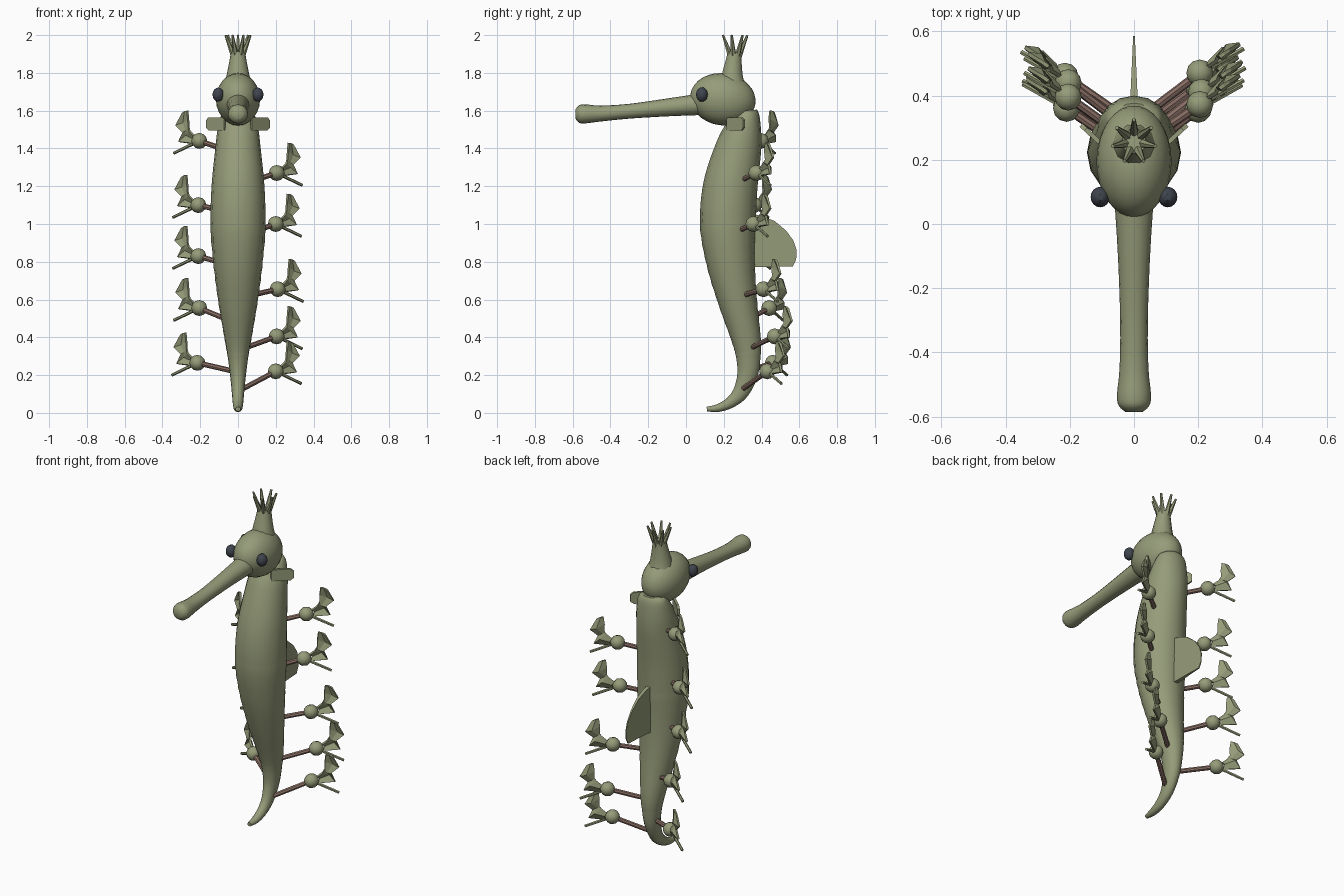
import bpy, bmesh, math
from mathutils import Vector, Matrix

if "Cube" in bpy.data.objects:
    bpy.data.objects.remove(bpy.data.objects["Cube"], do_unlink=True)


def material(name, color):
    m = bpy.data.materials.new(name)
    m.use_nodes = True
    m.diffuse_color = (*color, 1)
    m.node_tree.nodes["Principled BSDF"].inputs["Base Color"].default_value = (*color, 1)
    return m


GREEN = material("olive green", (0.30, 0.33, 0.19))
BROWN = material("dull brown", (0.27, 0.17, 0.14))
DARK = material("slate eye", (0.05, 0.058, 0.075))


def finish(name, bm, mat, smooth=True):
    bmesh.ops.recalc_face_normals(bm, faces=bm.faces)
    me = bpy.data.meshes.new(name)
    bm.to_mesh(me)
    bm.free()
    me.materials.append(mat)
    ob = bpy.data.objects.new(name, me)
    bpy.context.collection.objects.link(ob)
    if smooth:
        bpy.ops.object.select_all(action='DESELECT')
        ob.select_set(True)
        bpy.context.view_layer.objects.active = ob
        bpy.ops.object.shade_smooth_by_angle(angle=math.radians(40))
    return ob


def resample(rows, steps):
    """Smooth curve through the rows."""
    out = []
    rows = [Vector(r) for r in rows]
    for i in range(len(rows) - 1):
        a, b = rows[max(i - 1, 0)], rows[i]
        c, d = rows[i + 1], rows[min(i + 2, len(rows) - 1)]
        for k in range(steps):
            t = k / steps
            out.append(0.5 * (2 * b + (c - a) * t + (2 * a - 5 * b + 4 * c - d) * t ** 2
                              + (3 * b - a - 3 * c + d) * t ** 3))
    return out + [rows[-1]]


def loft(name, rows, segs=16, steps=3, ridge=None):
    """Skin rings (y, z, depth radius, half width) along a path in the middle plane."""
    rows = resample(rows, steps)
    bm = bmesh.new()
    rings = []
    for i, (y, z, depth, width) in enumerate(rows):
        p, q = rows[max(i - 1, 0)], rows[min(i + 1, len(rows) - 1)]
        n = Vector((0, -(q[1] - p[1]), q[0] - p[0])).normalized()
        s = ridge(i, z) if ridge else 1
        ring = []
        for k in range(segs):
            a = math.tau * k / segs
            ring.append(bm.verts.new(Vector((math.cos(a) * width * s, y, z))
                                     + n * math.sin(a) * depth * s))
        rings.append(ring)
    for r, s in zip(rings, rings[1:]):
        for k in range(segs):
            j = (k + 1) % segs
            bm.faces.new((r[k], r[j], s[j], s[k]))
    bm.faces.new(rings[0])
    bm.faces.new(rings[-1])
    return finish(name, bm, GREEN)


def ball(name, center, radii, mat, axis, u=12, v=6, tilt=0):
    bm = bmesh.new()
    bmesh.ops.create_uvsphere(bm, u_segments=u, v_segments=v, radius=1)
    turn = Vector((0, 0, 1)).rotation_difference(Vector(axis)).to_matrix()
    bmesh.ops.transform(bm, verts=bm.verts, matrix=Matrix.Translation(center)
                        @ Matrix.Rotation(tilt, 4, 'X')
                        @ Matrix.Diagonal((*radii, 1)) @ turn.to_4x4())
    return finish(name, bm, mat)


def rod(name, a, b, r1, r2, mat, segs=8):
    a, b = Vector(a), Vector(b)
    bm = bmesh.new()
    bmesh.ops.create_cone(bm, cap_ends=True, segments=segs, radius1=r1, radius2=r2,
                          depth=(b - a).length)
    turn = (b - a).to_track_quat('Z', 'Y').to_matrix().to_4x4()
    bmesh.ops.transform(bm, verts=bm.verts, matrix=Matrix.Translation((a + b) / 2) @ turn)
    return finish(name, bm, mat)


def plate(name, outline, thickness):
    """Flat outline given a thickness, centred on its plane."""
    bm = bmesh.new()
    bm.faces.new([bm.verts.new(p) for p in outline])
    ob = finish(name, bm, GREEN, False)
    mod = ob.modifiers.new("thickness", 'SOLIDIFY')
    mod.thickness, mod.offset = thickness, 0
    return ob


# Body and curled tail, lightly ringed on the lower half
loft("body", [
    (.335, 1.605, .035, .05), (.332, 1.585, .06, .085), (.305, 1.5, .098, .108),
    (.278, 1.4, .122, .12), (.235, 1.2, .144, .14), (.222, 1.0, .147, .145),
    (.237, .8, .128, .13), (.272, .6, .103, .105), (.317, .4, .078, .072),
    (.33, .3, .065, .055), (.325, .2, .054, .042), (.29, .11, .042, .033),
    (.235, .055, .03, .028), (.17, .026, .021, .023), (.11, .02, .012, .013)],
    steps=6, ridge=lambda i, z: 1 + (.018 if .3 < z < 1 and i % 2 else 0))

# Head, long snout and eyes
ball("head", (0, .195, 1.66), (.117, .174, .138), GREEN, (0, 1, 0), 24, 16, -.15)
loft("snout", [(.06, 1.632, .056, .06), (-.1, 1.617, .047, .05), (-.3, 1.597, .039, .043),
               (-.45, 1.585, .042, .045), (-.53, 1.583, .05, .053),
               (-.565, 1.582, .047, .048), (-.585, 1.582, .025, .027)])
for side, label in ((1, "left"), (-1, "right")):
    ball(label + "_eye", (side * .105, .084, 1.685), (.03, .032, .039), DARK, (1, 0, 0), 10, 8)

# Crown: tapered stalk with a ring of spikes
loft("crown_stalk", [(.245, 1.74, .07, .072), (.245, 1.79, .058, .06), (.252, 1.86, .045, .046),
                     (.257, 1.91, .038, .038)], segs=10, steps=2)
for k in range(7):
    a = math.tau * k / 7 + math.pi / 2
    c, s = math.cos(a), math.sin(a)
    rod("crown_spike", (c * .022, .257 + s * .022, 1.885), (c * .068, .257 + s * .068, 2.0),
        .016, .006, GREEN, 6)

# Dorsal fin: wedge that thins toward its rear edge
fin = [(.33, 1.06), (.41, 1.04), (.47, 1.015), (.53, .965), (.57, .91), (.586, .86),
       (.583, .81), (.565, .775), (.5, .775), (.33, .77)]
bm = bmesh.new()
sides = [[bm.verts.new((s * (.002 + .045 * (.6 - y)), y, z)) for y, z in fin] for s in (-1, 1)]
for loop in sides:
    bm.faces.new(loop)
for k in range(len(fin)):
    j = (k + 1) % len(fin)
    bm.faces.new((sides[0][k], sides[0][j], sides[1][j], sides[1][k]))
finish("dorsal_fin", bm, GREEN)

# Small flat side fins behind the head
for side, label in ((1, "left"), (-1, "right")):
    profile = [(0, -.035), (.85, -.035), (1, -.02), (1, .02), (.85, .035), (0, .035)]
    plate(label + "_side_fin", [(side * (.07 + .095 * t), .22 + .088 * t, 1.53 + h)
                                for t, h in profile], .014)

# Leafy limbs: rod start (x, y, z) and ball centre on each side
limbs = {
    1: [((.1, .3, 1.235), (.205, .372, 1.27)), ((.1, .28, .965), (.2, .357, 1.0)),
        ((.08, .31, .625), (.21, .41, .655)), ((.04, .345, .345), (.205, .47, .405)),
        ((.03, .305, .13), (.2, .43, .22))],
    -1: [((.1, .32, 1.405), (.205, .395, 1.44)), ((.1, .285, 1.075), (.21, .36, 1.10)),
         ((.09, .28, .795), (.21, .37, .83)), ((.06, .33, .495), (.205, .44, .555)),
         ((.02, .325, .22), (.215, .46, .265))]}

# Leaf as a creased strip of inner, middle and outer points, relative to the ball
leaf_rows = [
    [(.025, .02, .025), (.03, .035, .01), (.03, .02, -.015)],
    [(.05, .035, .05), (.07, .075, .03), (.11, .075, -.005)],
    [(.055, .05, .07), (.07, .045, .055), (.088, .065, .045)],
    [(.058, .045, .115), (.085, .085, .095), (.125, .09, .082)],
    [(.062, .05, .16), (.075, .06, .158), (.092, .07, .148)]]


def leaf(name, center, side):
    bm = bmesh.new()
    grid = [[bm.verts.new((center.x + side * x, center.y + y, center.z + z))
             for x, y, z in row] for row in leaf_rows]
    for r, s in zip(grid, grid[1:]):
        for k in range(2):
            bm.faces.new((r[k], r[k + 1], s[k + 1], s[k]))
    ob = finish(name, bm, GREEN, False)
    mod = ob.modifiers.new("thickness", 'SOLIDIFY')
    mod.thickness, mod.offset = .012, 0


for side, pairs in limbs.items():
    label = "left" if side > 0 else "right"
    for start, end in pairs:
        a = Vector((side * start[0], start[1], start[2]))
        b = Vector((side * end[0], end[1], end[2]))
        rod(label + "_limb", a, b, .014, .014, BROWN)
        ball(label + "_limb_joint", b, (.042, .042, .042), GREEN, (0, 1, 0))
        rod(label + "_limb_twig", b, b + Vector((side * .135, .075, -.065)), .009, .008, GREEN, 6)
        leaf(label + "_limb_leaf", b, side)
